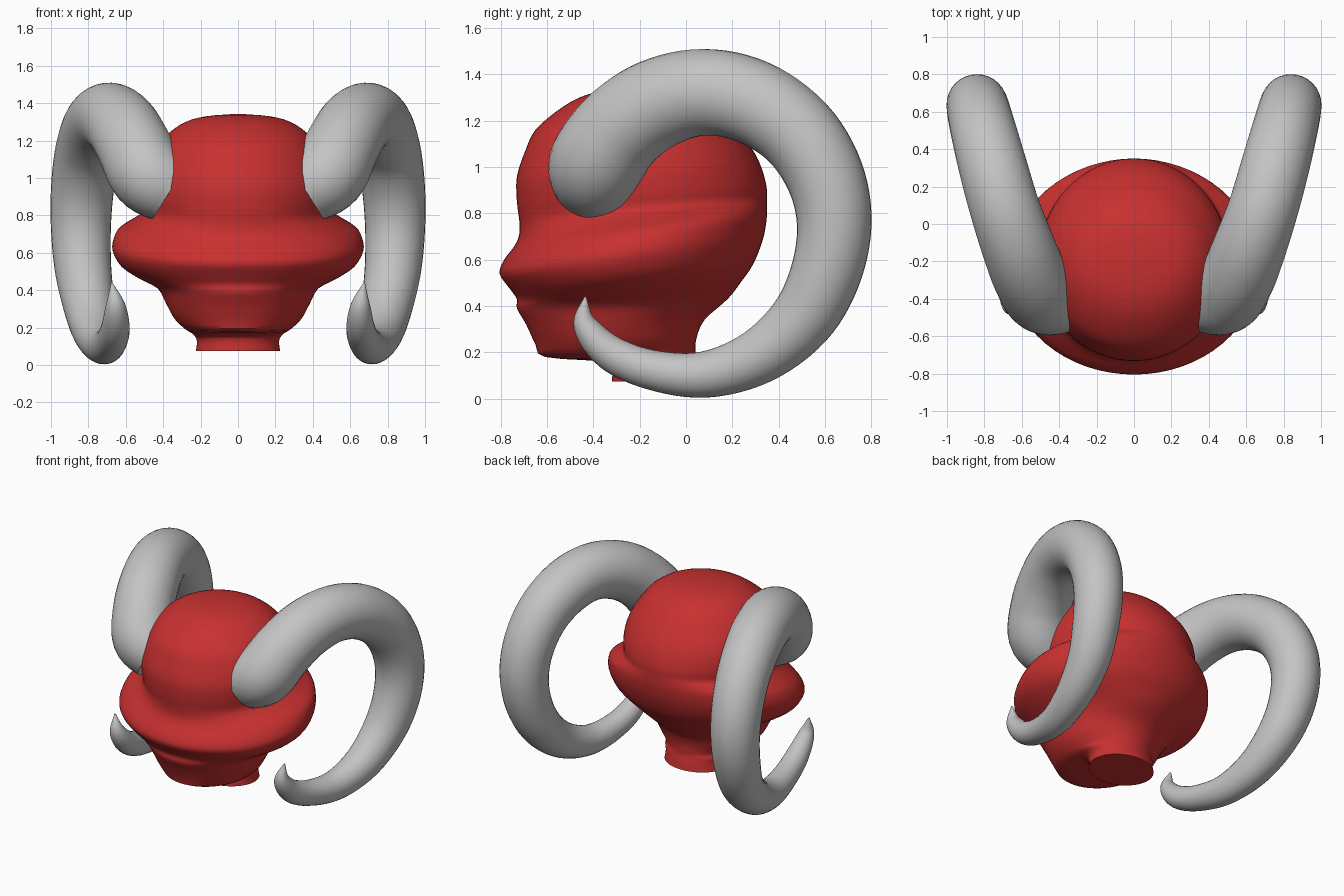
import bpy, bmesh, math
from mathutils import Vector

if "Cube" in bpy.data.objects:
    bpy.data.objects.remove(bpy.data.objects["Cube"])


def material(name, color):
    m = bpy.data.materials.new(name)
    m.diffuse_color = (*color, 1)
    m.use_nodes = True
    m.node_tree.nodes["Principled BSDF"].inputs["Base Color"].default_value = m.diffuse_color
    return m


red = material("red", (0.58, 0.03, 0.03))
grey = material("horn grey", (0.55, 0.55, 0.55))


def spline(points, steps):
    """Catmull-Rom interpolation of equal-length tuples."""
    pts = [Vector(p) for p in points]
    pts = [2 * pts[0] - pts[1]] + pts + [2 * pts[-1] - pts[-2]]
    out = []
    for a, b, c, d in zip(pts, pts[1:], pts[2:], pts[3:]):
        for i in range(steps):
            t = i / steps
            out.append(0.5 * (2 * b + (c - a) * t + (2 * a - 5 * b + 4 * c - d) * t * t
                              + (3 * b - a - 3 * c + d) * t ** 3))
    return out + [pts[-2]]


def loft(name, rings, mat):
    """Skin a list of closed rings and cap both ends."""
    bm = bmesh.new()
    loops = [[bm.verts.new(p) for p in ring] for ring in rings]
    n = len(loops[0])
    for a, b in zip(loops, loops[1:]):
        for i in range(n):
            j = (i + 1) % n
            bm.faces.new((a[i], a[j], b[j], b[i]))
    bm.faces.new(loops[0][::-1])
    bm.faces.new(loops[-1])
    bmesh.ops.recalc_face_normals(bm, faces=bm.faces[:])
    mesh = bpy.data.meshes.new(name)
    bm.to_mesh(mesh)
    bm.free()
    mesh.materials.append(mat)
    ob = bpy.data.objects.new(name, mesh)
    bpy.context.collection.objects.link(ob)
    bpy.ops.object.select_all(action='DESELECT')
    ob.select_set(True)
    bpy.context.view_layer.objects.active = ob
    bpy.ops.object.shade_smooth_by_angle(angle=math.radians(40))
    return ob


# Head: tilted elliptical rings (front height, back height, half width, front y, back y)
head_profile = [
    (0.075, 0.075, 0.225, -0.32, 0.06), (0.13, 0.13, 0.22, -0.32, 0.05),
    (0.16, 0.17, 0.24, -0.36, 0.04), (0.18, 0.20, 0.28, -0.61, 0.04),
    (0.235, 0.26, 0.34, -0.65, 0.045), (0.32, 0.34, 0.385, -0.69, 0.08),
    (0.39, 0.43, 0.43, -0.73, 0.18), (0.43, 0.50, 0.53, -0.73, 0.235),
    (0.48, 0.58, 0.625, -0.765, 0.29), (0.54, 0.68, 0.67, -0.805, 0.33),
    (0.60, 0.75, 0.665, -0.785, 0.345), (0.66, 0.80, 0.635, -0.74, 0.35),
    (0.71, 0.84, 0.565, -0.72, 0.35), (0.77, 0.87, 0.505, -0.72, 0.35),
    (0.85, 0.92, 0.51, -0.73, 0.347), (0.96, 1.00, 0.51, -0.73, 0.325),
    (1.08, 1.08, 0.48, -0.69, 0.285), (1.16, 1.16, 0.435, -0.65, 0.225),
    (1.24, 1.24, 0.37, -0.56, 0.15), (1.30, 1.30, 0.28, -0.46, 0.06),
    (1.33, 1.33, 0.17, -0.35, -0.04), (1.343, 1.343, 0.01, -0.20, -0.18),
]


def head_ring(p, n=64):
    zf, zb, w, yf, yb = p
    ring = []
    for i in range(n):
        a = math.tau * i / n
        s = (math.sin(a) + 1) / 2
        ring.append((w * math.cos(a), yf + (yb - yf) * s, zf + (zb - zf) * s))
    return ring


loft("head", [head_ring(p) for p in spline(head_profile, 3)], red)

# Horns: tapering spiral tubes (x, y, z, radius), mirrored across the middle
horn_path = [
    (0.36, -0.39, 0.94, 0.19), (0.48, -0.385, 1.02, 0.205),
    (0.555, -0.28, 1.165, 0.20), (0.62, -0.12, 1.275, 0.195),
    (0.69, 0.08, 1.323, 0.187), (0.75, 0.29, 1.28, 0.183),
    (0.80, 0.48, 1.15, 0.176), (0.83, 0.60, 0.96, 0.169),
    (0.84, 0.64, 0.75, 0.161), (0.83, 0.60, 0.53, 0.152),
    (0.80, 0.495, 0.335, 0.139), (0.765, 0.31, 0.18, 0.120),
    (0.72, 0.08, 0.104, 0.100), (0.68, -0.15, 0.125, 0.086),
    (0.655, -0.33, 0.20, 0.076), (0.655, -0.435, 0.32, 0.052),
    (0.675, -0.435, 0.44, 0.004),
]


def horn_rings(side, n=32):
    path = spline(horn_path, 6)
    centers = [Vector((side * p[0], p[1], p[2])) for p in path]
    rings = []
    for i, c in enumerate(centers):
        t = (centers[min(i + 1, len(centers) - 1)] - centers[max(i - 1, 0)]).normalized()
        # carry the frame along the path without twisting
        u = Vector((1, 0, 0)) if i == 0 else u
        if i == 0 and abs(t.x) > 0.8:
            u = Vector((0, 1, 0))
        u = (u - t * u.dot(t)).normalized()
        v = t.cross(u)
        rings.append([c + path[i][3] * (u * math.cos(math.tau * k / n) + v * math.sin(math.tau * k / n))
                      for k in range(n)])
    return rings


for label, side in (("right", 1), ("left", -1)):
    loft(label + "_horn", horn_rings(side), grey)
